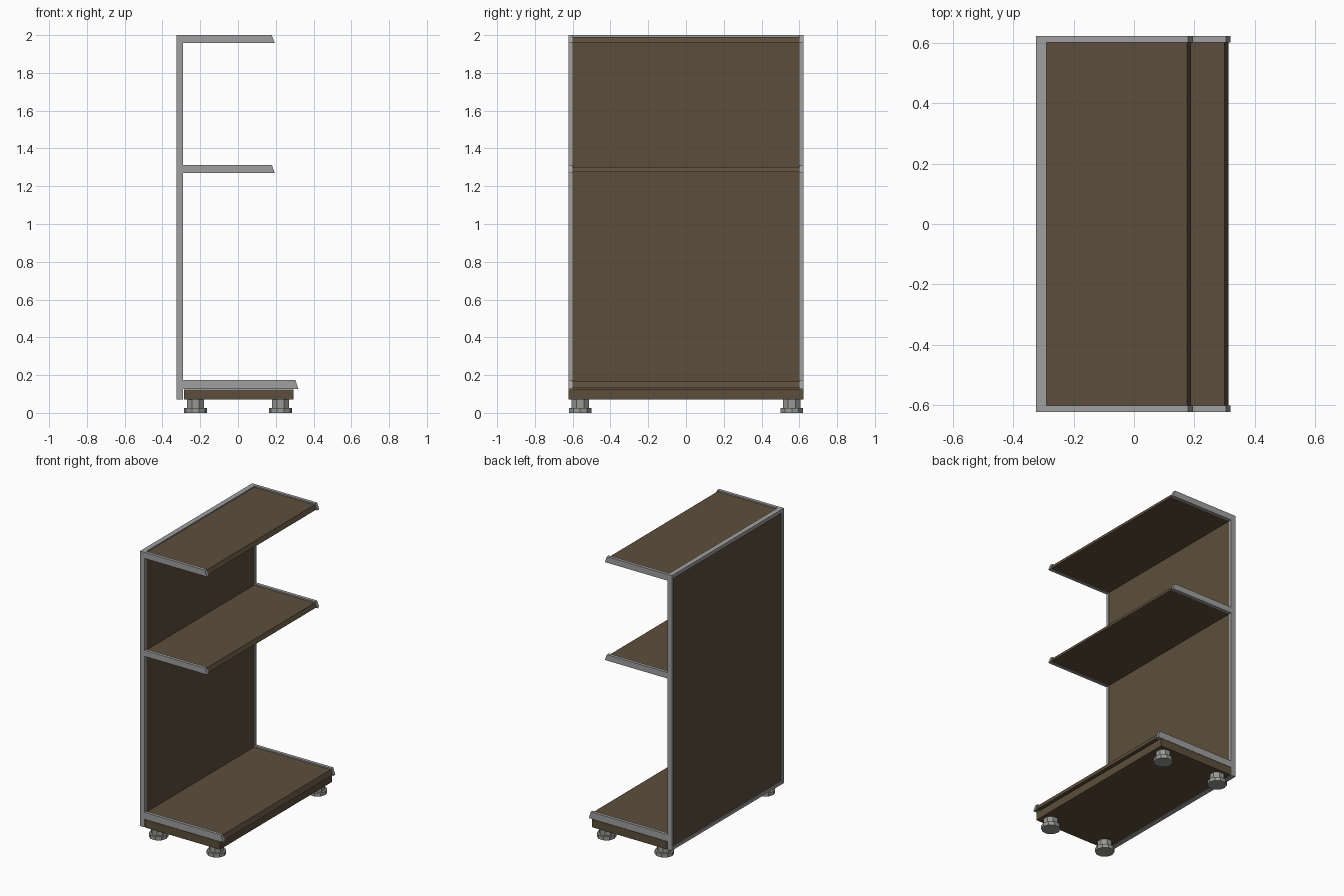
import bpy, bmesh, math

if "Cube" in bpy.data.objects:
    bpy.data.objects.remove(bpy.data.objects["Cube"])


def material(name, rgb):
    m = bpy.data.materials.new(name)
    m.diffuse_color = (*rgb, 1)
    m.use_nodes = True
    m.node_tree.nodes["Principled BSDF"].inputs["Base Color"].default_value = m.diffuse_color
    return m


BROWN = material("brown panel", (0.108, 0.076, 0.045))
GREY = material("grey frame", (0.35, 0.35, 0.35))
STEEL = material("foot steel", (0.31, 0.31, 0.30))


def prism(name, profile, y0, y1, mat):
    """Extrude an (x, z) profile along y."""
    bm = bmesh.new()
    face = bm.faces.new([bm.verts.new((x, y0, z)) for x, z in profile])
    ext = bmesh.ops.extrude_face_region(bm, geom=[face])
    verts = [v for v in ext["geom"] if isinstance(v, bmesh.types.BMVert)]
    bmesh.ops.translate(bm, vec=(0, y1 - y0, 0), verts=verts)
    bmesh.ops.recalc_face_normals(bm, faces=bm.faces)
    me = bpy.data.meshes.new(name)
    bm.to_mesh(me)
    bm.free()
    me.materials.append(mat)
    ob = bpy.data.objects.new(name, me)
    bpy.context.collection.objects.link(ob)
    return ob


def box(name, x0, x1, y0, y1, z0, z1, mat):
    return prism(name, [(x0, z0), (x1, z0), (x1, z1), (x0, z1)], y0, y1, mat)


def cylinder(name, x, y, z0, z1, r, sides, mat):
    bpy.ops.mesh.primitive_cylinder_add(
        vertices=sides, radius=r, depth=z1 - z0, location=(x, y, (z0 + z1) / 2),
        rotation=(0, 0, math.pi / sides))
    ob = bpy.context.object
    ob.name = name
    ob.data.materials.append(mat)


BACK, INNER = -0.325, -0.29
# shelf name: bottom z, top z, front x at the bottom edge
shelves = {"top": (1.957, 2.0, 0.195), "middle": (1.27, 1.312, 0.195),
           "bottom": (0.127, 0.175, 0.32)}

# back frame: posts, rails and recessed panel
for side, y0, y1 in (("left", -0.622, -0.6), ("right", 0.6, 0.622)):
    box(f"{side}_post", BACK, INNER, y0, y1, 0.07, 2.0, GREY)
    # shelf brackets with slanted front ends
    for n, (z0, z1, x) in shelves.items():
        prism(f"{n}_{side}_bracket",
              [(INNER, z0), (x, z0), (x - 0.016, z1), (INNER, z1)], y0, y1, GREY)
box("top_rail", BACK, INNER, -0.6, 0.6, 1.975, 2.0, GREY)
box("bottom_rail", BACK, INNER, -0.6, 0.6, 0.07, 0.09, GREY)
box("back_panel", BACK + 0.008, INNER - 0.004, -0.6, 0.6, 0.09, 1.975, BROWN)

# shelf boards, set slightly inside the brackets
for n, (z0, z1, x) in shelves.items():
    prism(f"{n}_shelf", [(INNER - 0.004, z0 + 0.004), (x - 0.007, z0 + 0.004),
                         (x - 0.02, z1 - 0.009), (INNER - 0.004, z1 - 0.009)],
          -0.6, 0.6, BROWN)

# base plinth
box("base", -0.287, 0.295, -0.622, 0.622, 0.07, 0.125, BROWN)

# feet: threaded collar over a wider pad
for x in (-0.225, 0.225):
    for y in (-0.56, 0.56):
        cylinder("foot_collar", x, y, 0.025, 0.07, 0.049, 8, STEEL)
        cylinder("foot_pad", x, y, 0.0, 0.026, 0.062, 10, STEEL)
